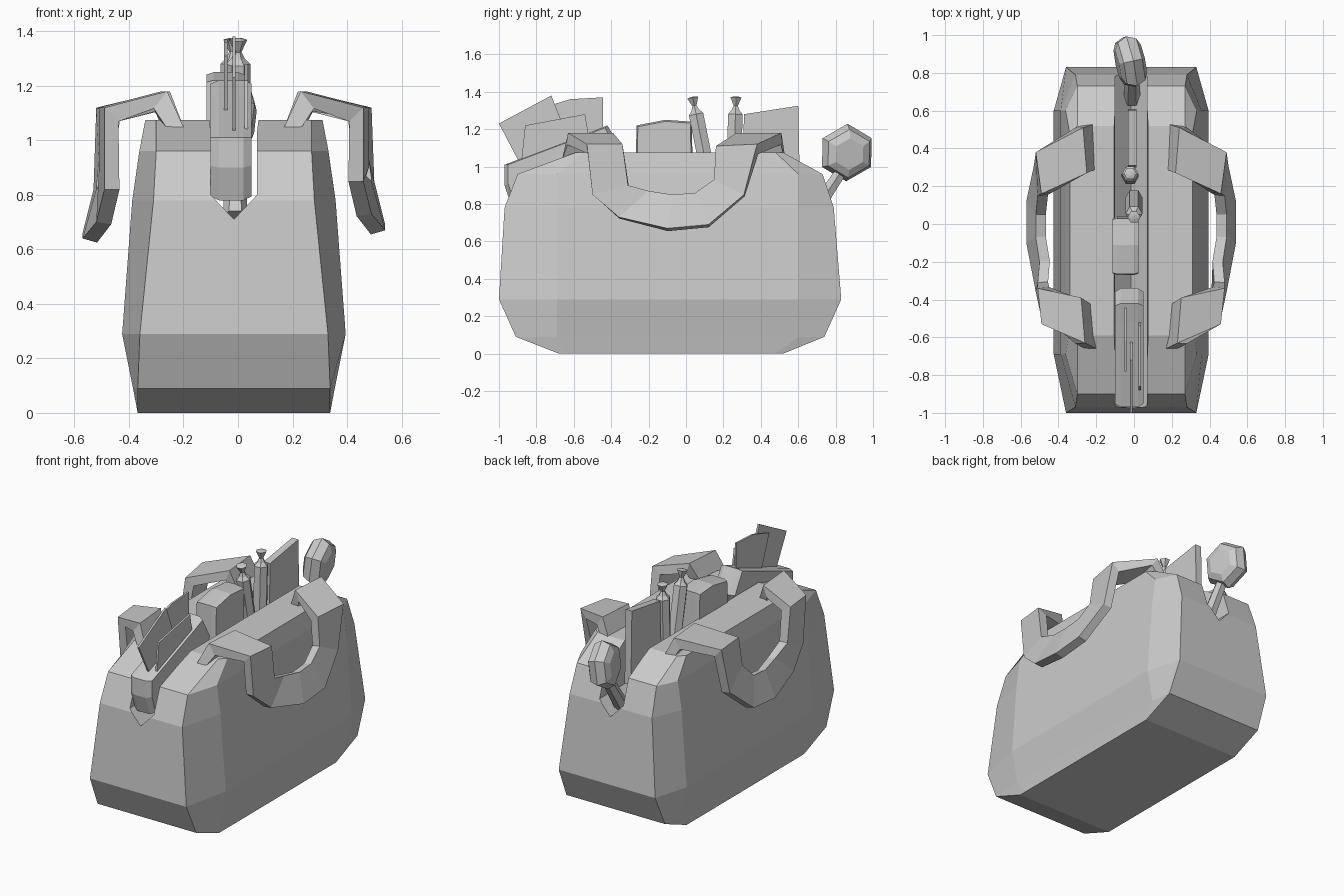
import bpy, bmesh, math
from mathutils import Vector

cube = bpy.data.objects.get("Cube")
if cube:
    bpy.data.objects.remove(cube)

grey = bpy.data.materials.new("plain_grey")
grey.use_nodes = True
grey.diffuse_color = (0.6, 0.6, 0.6, 1)
grey.node_tree.nodes["Principled BSDF"].inputs["Base Color"].default_value = grey.diffuse_color


def finish(name, bm):
    """Turn a bmesh into a named, flat shaded object."""
    bmesh.ops.recalc_face_normals(bm, faces=bm.faces)
    mesh = bpy.data.meshes.new(name)
    bm.to_mesh(mesh)
    bm.free()
    mesh.materials.append(grey)
    obj = bpy.data.objects.new(name, mesh)
    bpy.context.collection.objects.link(obj)
    return obj


def loft(name, rings):
    """Skin closed rings of equal length and cap both ends."""
    bm = bmesh.new()
    loops = [[bm.verts.new(p) for p in ring] for ring in rings]
    n = len(loops[0])
    for a, b in zip(loops, loops[1:]):
        for i in range(n):
            j = (i + 1) % n
            bm.faces.new((a[i], a[j], b[j], b[i]))
    bm.faces.new(loops[0])
    bm.faces.new(loops[-1])
    return finish(name, bm)


def slab(name, outline, x, width, bevel=0):
    """Extrude a (y, z) outline across x, with thinner edges if bevelled."""
    h = width / 2
    cy = sum(p[0] for p in outline) / len(outline)
    cz = sum(p[1] for p in outline) / len(outline)

    def ring(px, k):
        return [(px, cy + (y - cy) * k, cz + (z - cz) * k) for y, z in outline]
    if bevel:
        steps = [(-h, 1 - 2 * bevel), (-h + bevel, 1), (h - bevel, 1), (h, 1 - 2 * bevel)]
    else:
        steps = [(-h, 1), (h, 1)]
    return loft(name, [ring(x + px, k) for px, k in steps])


def tube(name, stations, axis, sides=6, turn=0):
    """Polygonal tube through (centre, radius) stations."""
    q = Vector(axis).to_track_quat("Z", "Y")
    rings = []
    for centre, r in stations:
        rings.append([Vector(centre) + q @ Vector((r * math.cos(a), r * math.sin(a), 0))
                      for a in (turn + math.tau * i / sides for i in range(sides))])
    return loft(name, rings)


# Bag body: height, front end, back end, half width of ends, half width of sides
CX = -0.015
LEVELS = [(0, -0.68, 0.52, 0.353, 0.353), (0.09, -0.91, 0.74, 0.353, 0.37),
          (0.29, -1, 0.83, 0.345, 0.41), (0.78, -0.97, 0.79, 0.295, 0.373),
          (0.96, -0.9, 0.73, 0.285, 0.347), (1.075, -0.59, 0.52, 0.285, 0.325)]


def bag_ring(z, front, back, end, side):
    f, b = max(front + 0.04, -0.69), min(back - 0.04, 0.6)
    half = [(end, front), (side, f), (side, b), (end, back)]
    return [(CX + x, y, z) for x, y in half] + [(CX - x, y, z) for x, y in reversed(half)]


bag = loft("bag_body", [bag_ring(*level) for level in LEVELS])

# Slit opening running over the top and down both ends
slit_profile = [(-0.13, 1.3), (-0.1, 1.03), (-0.1, 0.8), (CX, 0.71), (0.07, 0.8), (0.07, 1.03), (0.1, 1.3)]
cutter = loft("slit_cutter", [[(x, y, z) for x, z in slit_profile] for y in (-1.2, 1.2)])
cutter.hide_render = True
cutter.hide_viewport = True
cut = bag.modifiers.new("slit", "BOOLEAN")
cut.operation = "DIFFERENCE"
cut.solver = "EXACT"
cut.object = cutter

# Strap handles: pairs of points on the two edges of the band
BAND = [((0.17, -0.66, 1.05), (0.19, -0.43, 1.05)), ((0.23, -0.63, 1.18), (0.25, -0.39, 1.18)),
        ((0.46, -0.53, 1.12), (0.48, -0.34, 1.12)), ((0.46, -0.5, 0.85), (0.48, -0.31, 0.9)),
        ((0.49, -0.36, 0.73), (0.47, -0.2, 0.87)), ((0.54, -0.1, 0.67), (0.49, -0.07, 0.85)),
        ((0.54, 0.12, 0.69), (0.49, 0.05, 0.86)), ((0.5, 0.31, 0.85), (0.48, 0.15, 0.93)),
        ((0.49, 0.38, 1.12), (0.46, 0.16, 1.11)), ((0.24, 0.51, 1.18), (0.22, 0.27, 1.18)),
        ((0.18, 0.53, 1.05), (0.17, 0.29, 1.05))]


def handle(name, sign, shift, drop):
    bm = bmesh.new()
    rows = [[bm.verts.new((sign * x + shift, y, z - (drop if z < 0.9 else 0)))
             for x, y, z in pair] for pair in BAND]
    for (a, b), (c, d) in zip(rows, rows[1:]):
        face = (a, b, d, c)
        bm.faces.new(face if sign > 0 else face[::-1])
    centre = Vector((0, 0, 0.9))
    obj = finish(name, bm)
    top = obj.data.polygons[4]
    solid = obj.modifiers.new("thickness", "SOLIDIFY")
    solid.thickness = 0.055
    # Thicken towards the bag
    solid.offset = -1 if top.normal.dot(top.center - centre) > 0 else 1
    solid.use_even_offset = True


handle("left_handle", 1, 0, 0)
handle("right_handle", -1, -0.03, 0.03)

# Hand mirror leaning out of the back end
axis = Vector((1, 0.22, -0.12)).normalized()
hub = Vector((-0.02, 0.86, 1.075))
tube("mirror_head", [(hub + axis * d, r) for d, r in
                     ((-0.07, 0.085), (-0.05, 0.13), (0, 0.155), (0.05, 0.13), (0.07, 0.085))],
     axis, 6, math.pi / 6)
tube("mirror_grip", [((-0.01, 0.82, 0.96), 0.035), ((-0.01, 0.66, 0.72), 0.045)], (0, -0.55, -0.83))

# Pouch lying in the front end of the slit
slab("front_pouch", [(-0.97, 1.01), (-0.97, 0.9), (-0.93, 0.78), (-0.4, 0.95), (-0.34, 1.08),
                     (-0.42, 1.22), (-0.52, 1.18)], -0.025, 0.15, 0.03)

# Thin cards fanned above the pouch
CARDS = [[(-1, 1.23), (-0.72, 1.38), (-0.6, 1.08), (-0.88, 1.0)],
         [(-0.86, 1.22), (-0.54, 1.28), (-0.5, 1.05), (-0.88, 1.03)],
         [(-0.78, 1.31), (-0.62, 1.36), (-0.445, 1.37), (-0.44, 1.0), (-0.66, 1.0)]]
for i, outline in enumerate(CARDS):
    slab(f"card_{i + 1}", outline, (-0.015, 0.03, -0.045)[i], 0.012)

# Rounded case in the middle
slab("middle_case", [(-0.27, 0.85), (-0.265, 1.22), (-0.11, 1.25), (0.03, 1.24), (0.04, 0.85)],
     -0.045, 0.14, 0.025)

# Two brushes with flared tips
for name, base, tip in (("front_brush", (0, 0.14, 0.85), (0.0, 0.05, 1.3)),
                        ("back_brush", (-0.02, 0.25, 0.85), (-0.02, 0.265, 1.3))):
    base, tip = Vector(base), Vector(tip)
    d = (tip - base).normalized()
    tube(name, [(base, 0.045), (tip - d * 0.02, 0.045), (tip, 0.025), (tip + d * 0.025, 0.013),
                (tip + d * 0.07, 0.034), (tip + d * 0.075, 0.012)], d)

# Notebook towards the back
slab("notebook", [(0.3, 0.85), (0.31, 1.28), (0.6, 1.325), (0.61, 0.85)], -0.01, 0.045)
